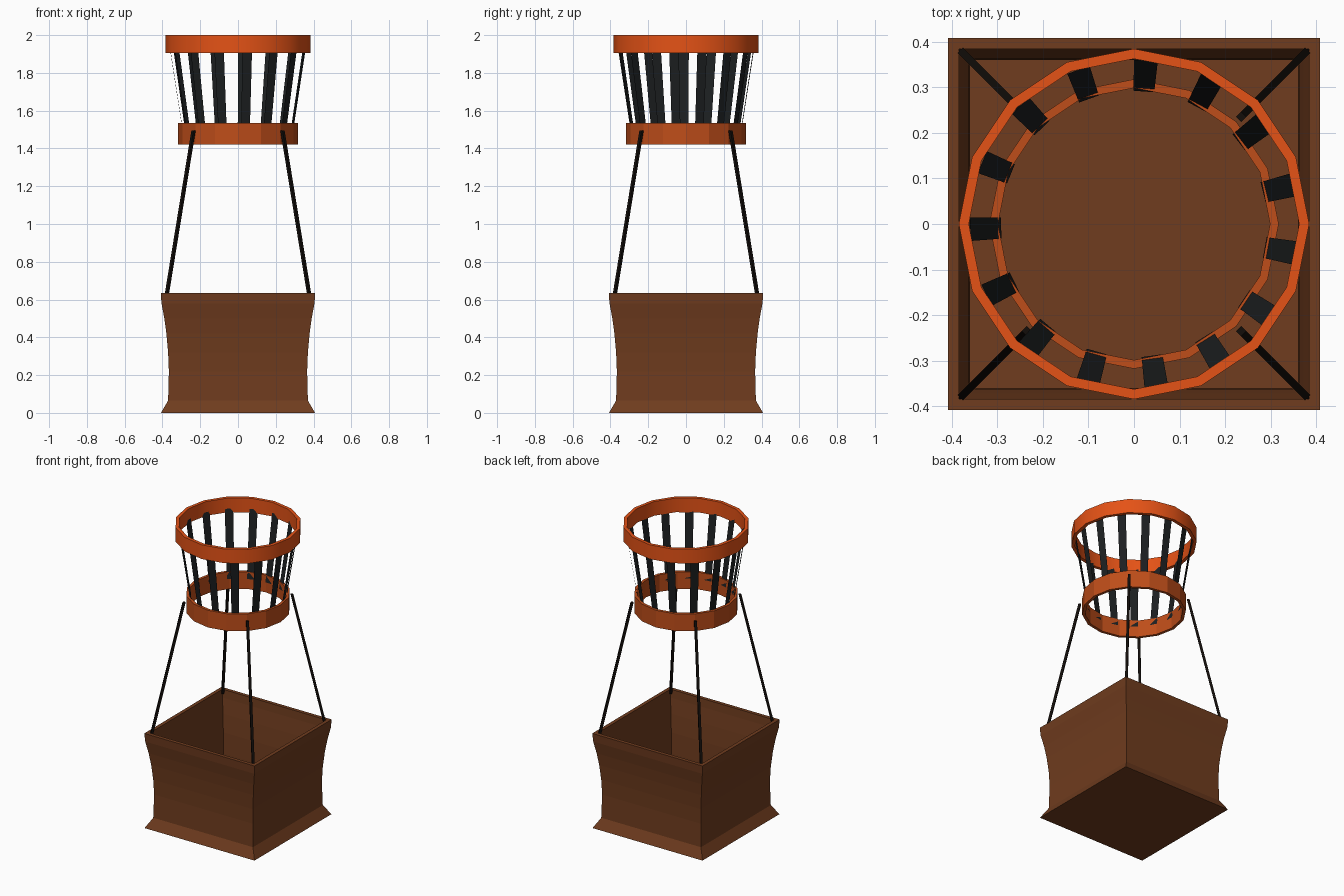
import bpy, bmesh
from math import radians, cos, sin, pi
from mathutils import Vector, Matrix

if "Cube" in bpy.data.objects:
    bpy.data.objects.remove(bpy.data.objects["Cube"])


def material(name, rgb):
    m = bpy.data.materials.new(name)
    m.diffuse_color = (*rgb, 1)
    m.use_nodes = True
    m.node_tree.nodes["Principled BSDF"].inputs["Base Color"].default_value = m.diffuse_color
    return m


BROWN = material("wicker_brown", (0.16, 0.045, 0.013))
ORANGE = material("bright_orange", (0.78, 0.085, 0.008))
RUST = material("rust_orange", (0.52, 0.075, 0.01))
SLATE = material("dark_slat", (0.012, 0.014, 0.015))
BLACK = material("rope_black", (0.006, 0.004, 0.003))


def finish(name, bm, mat):
    bmesh.ops.recalc_face_normals(bm, faces=bm.faces)
    me = bpy.data.meshes.new(name)
    bm.to_mesh(me)
    bm.free()
    me.materials.append(mat)
    ob = bpy.data.objects.new(name, me)
    bpy.context.collection.objects.link(ob)
    return ob


def lathe(name, profile, sides, mat, start=0.0, closed=True, scale=1.0):
    """Sweep a (radius, z) profile round z with flat sides."""
    bm = bmesh.new()
    rings = [[bm.verts.new((r * scale * cos(start + 2 * pi * i / sides),
                            r * scale * sin(start + 2 * pi * i / sides), z))
              for i in range(sides)] for r, z in profile]
    pairs = list(zip(rings, rings[1:]))
    if closed:
        pairs.append((rings[-1], rings[0]))
    else:
        bm.faces.new(rings[0])
        bm.faces.new(rings[-1])
    for a, b in pairs:
        for i in range(sides):
            j = (i + 1) % sides
            bm.faces.new((a[i], a[j], b[j], b[i]))
    return finish(name, bm, mat)


# Square basket: flared foot, waisted wall, rim, then the inner wall to the floor
basket = [(0.408, 0.0), (0.37, 0.065), (0.366, 0.22), (0.37, 0.32), (0.379, 0.42),
          (0.39, 0.50), (0.405, 0.58), (0.409, 0.635),
          (0.385, 0.635), (0.383, 0.58), (0.372, 0.48), (0.363, 0.36),
          (0.36, 0.22), (0.362, 0.03)]
lathe("basket", basket, 4, BROWN, start=pi / 4, closed=False, scale=2 ** 0.5)

# Burner rings
top = lathe("upper_ring", [(0.385, 1.905), (0.385, 2.0), (0.363, 2.0), (0.363, 1.905)],
            16, ORANGE)
lathe("lower_ring", [(0.318, 1.42), (0.318, 1.535), (0.299, 1.535), (0.299, 1.42)],
      16, RUST)
bpy.context.view_layer.objects.active = top
top.select_set(True)
bpy.ops.object.shade_smooth_by_angle(angle=radians(40))
top.select_set(False)

# Fifteen thin slats leaning outward between the rings
bm = bmesh.new()
for k in range(15):
    turn = Matrix.Rotation(radians(13.8 + 24 * k), 3, 'Z')
    corners = [(0.292, -0.023, 1.49), (0.292, 0.023, 1.49),
               (0.36, 0.026, 1.93), (0.36, -0.026, 1.93)]
    bm.faces.new([bm.verts.new(turn @ Vector(c)) for c in corners])
finish("slats", bm, SLATE)

# Four ropes from the basket corners to the lower ring
for k, label in enumerate(("back_right", "back_left", "front_left", "front_right")):
    turn = Matrix.Rotation(pi / 4 + k * pi / 2, 3, 'Z')
    h = 0.008
    bm = bmesh.new()
    ends = []
    for r, z in ((0.537, 0.61), (0.333, 1.495)):
        ends.append([bm.verts.new(turn @ Vector((r + dx, dy, z)))
                     for dx, dy in ((-h, -h), (h, -h), (h, h), (-h, h))])
    a, b = ends
    bm.faces.new(a)
    bm.faces.new(b)
    for i in range(4):
        j = (i + 1) % 4
        bm.faces.new((a[i], a[j], b[j], b[i]))
    finish("rope_" + label, bm, BLACK)
